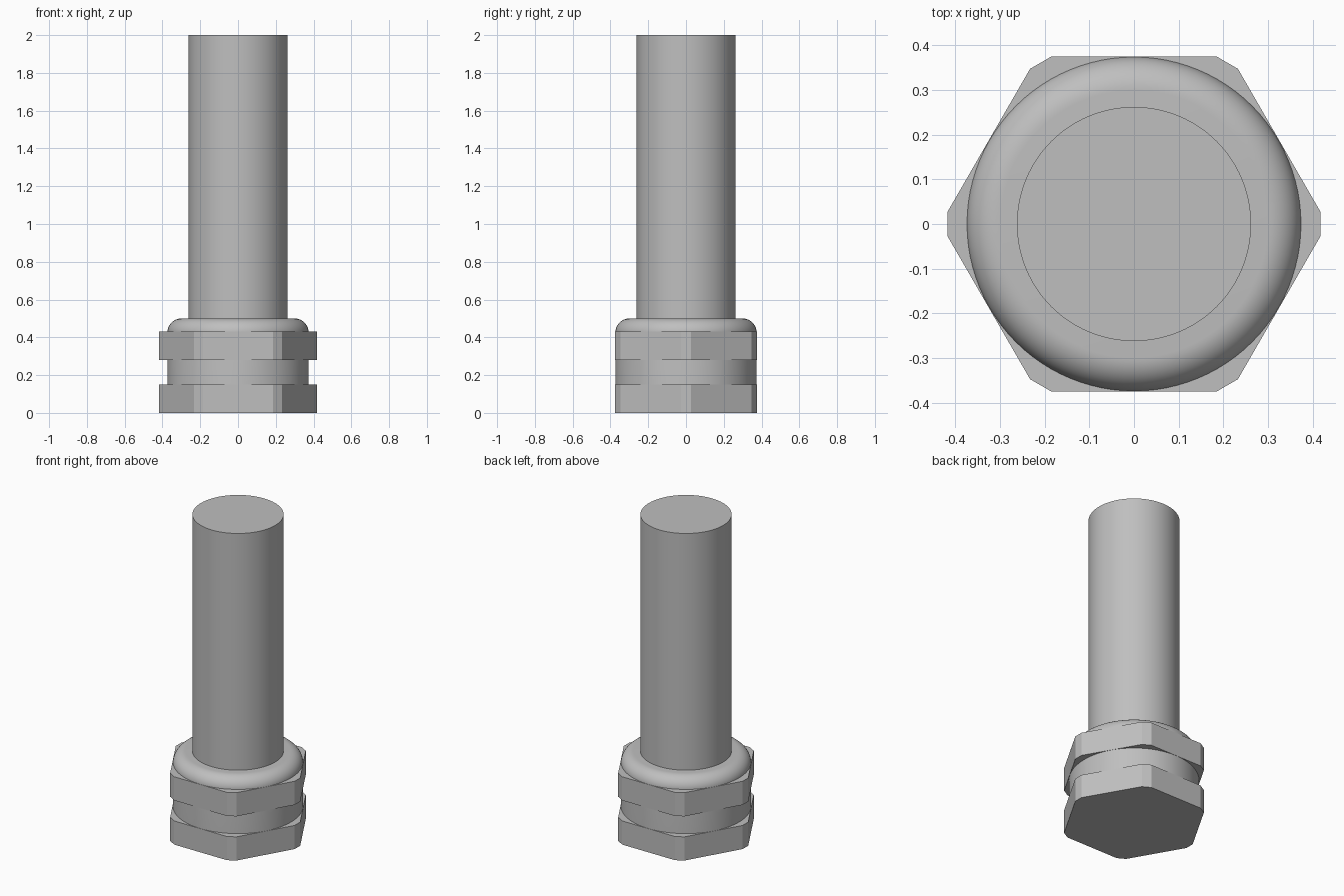
import bpy
import bmesh
import math

cube = bpy.data.objects.get("Cube")
if cube:
    bpy.data.objects.remove(cube, do_unlink=True)

# Single grey material
GREY = (0.52, 0.52, 0.52, 1)
grey = bpy.data.materials.new("plain grey")
grey.diffuse_color = GREY
grey.use_nodes = True
grey.node_tree.nodes["Principled BSDF"].inputs["Base Color"].default_value = GREY

SIDES = 96
APOTHEM = 0.375      # centre to hexagon flat
CORNER_CUT = 0.417   # centre to trimmed corner


def finish(name, bm, smooth):
    bmesh.ops.recalc_face_normals(bm, faces=bm.faces)
    mesh = bpy.data.meshes.new(name)
    bm.to_mesh(mesh)
    bm.free()
    mesh.materials.append(grey)
    obj = bpy.data.objects.new(name, mesh)
    bpy.context.collection.objects.link(obj)
    if smooth:
        bpy.ops.object.select_all(action="DESELECT")
        obj.select_set(True)
        bpy.context.view_layer.objects.active = obj
        bpy.ops.object.shade_smooth_by_angle(angle=math.radians(30))
    return obj


def lathe(name, profile):
    """Stack rings of (radius, height), joined by walls and capped at both ends."""
    bm = bmesh.new()
    rings = []
    for r, z in profile:
        angles = [math.tau * i / SIDES for i in range(SIDES)]
        rings.append([bm.verts.new((r * math.cos(a), r * math.sin(a), z)) for a in angles])
    for low, high in zip(rings, rings[1:]):
        for i in range(SIDES):
            j = (i + 1) % SIDES
            bm.faces.new((low[i], low[j], high[j], high[i]))
    bm.faces.new(rings[0])
    bm.faces.new(rings[-1])
    return finish(name, bm, True)


def hex_nut(name, bottom, top):
    """Hexagonal prism with its six vertical corners trimmed flat."""
    half = (APOTHEM / math.cos(math.pi / 6) - CORNER_CUT) * math.tan(math.pi / 3)
    radius, spread = math.hypot(CORNER_CUT, half), math.atan2(half, CORNER_CUT)
    bm = bmesh.new()
    base = []
    for k in range(6):
        for a in (k * math.pi / 3 - spread, k * math.pi / 3 + spread):
            base.append(bm.verts.new((radius * math.cos(a), radius * math.sin(a), bottom)))
    face = bm.faces.new(base)
    extruded = bmesh.ops.extrude_face_region(bm, geom=[face], use_keep_orig=True)
    verts = [v for v in extruded["geom"] if isinstance(v, bmesh.types.BMVert)]
    bmesh.ops.translate(bm, verts=verts, vec=(0, 0, top - bottom))
    return finish(name, bm, False)


# Round body with a rounded upper rim
BODY, FILLET, BODY_TOP = 0.374, 0.075, 0.5
rim = []
for step in range(13):
    a = math.pi / 2 * step / 12
    rim.append((BODY - FILLET + FILLET * math.cos(a), BODY_TOP - FILLET + FILLET * math.sin(a)))
lathe("collar_body", [(BODY, 0.02)] + rim)

# Two hexagonal wrench sections
hex_nut("lower_hex", 0, 0.15)
hex_nut("upper_hex", 0.28, 0.43)

# Long straight shaft
lathe("shaft", [(0.262, 0.45), (0.262, 2)])
